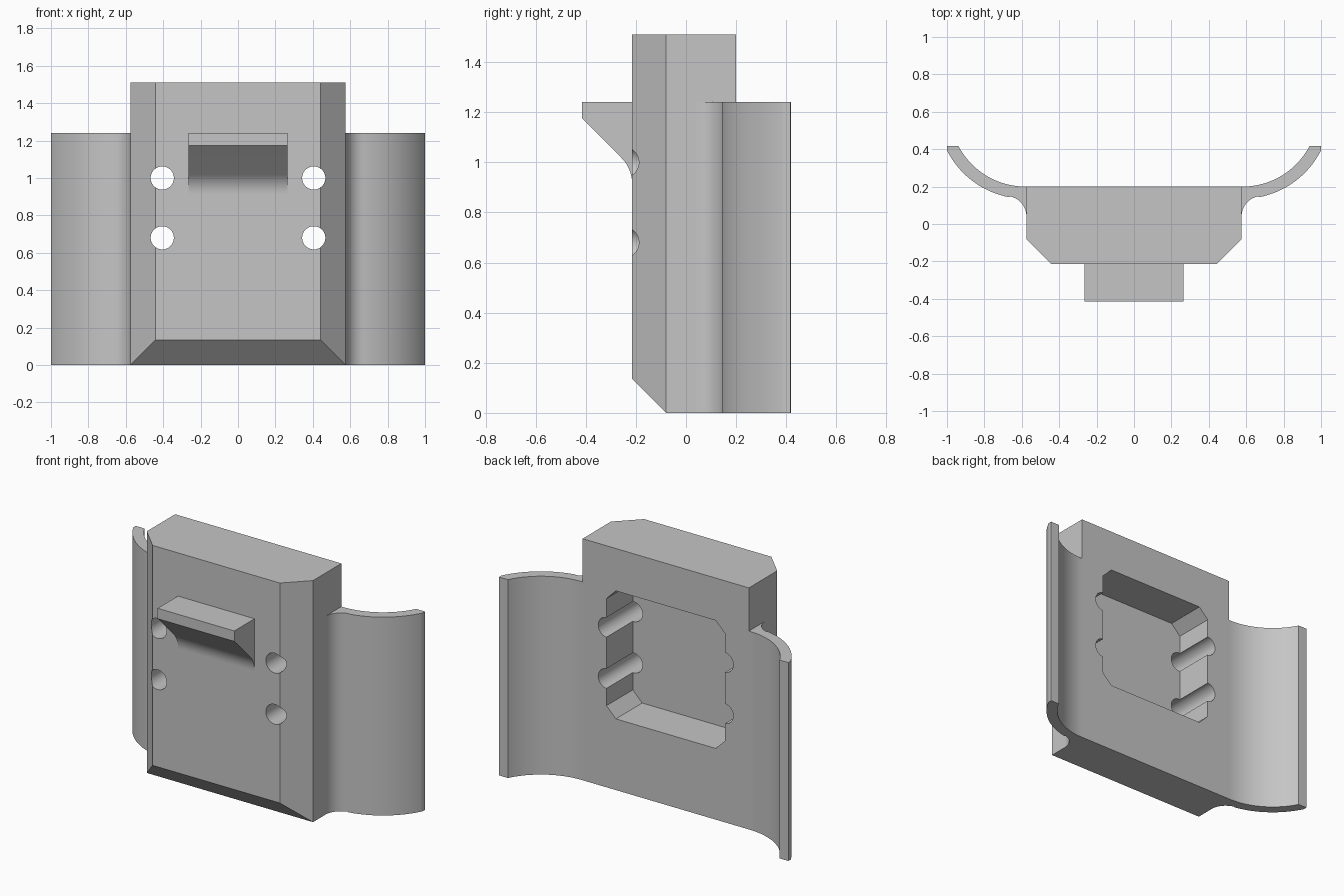
import bpy, bmesh
from math import cos, sin, pi, atan2, acos, tan
from mathutils import Vector

default = bpy.data.objects.get("Cube")
if default:
    bpy.data.objects.remove(default, do_unlink=True)

grey = bpy.data.materials.new("plain grey")
grey.use_nodes = True
grey.diffuse_color = (0.56, 0.56, 0.56, 1)
grey.node_tree.nodes["Principled BSDF"].inputs["Base Color"].default_value = grey.diffuse_color


def arc(cx, cy, r, a0, a1, n=20):
    return [(cx + r * cos(a0 + (a1 - a0) * i / n), cy + r * sin(a0 + (a1 - a0) * i / n))
            for i in range(n + 1)]


def add_prism(bm, points, offset):
    """Extrude a planar outline of 3D points along offset."""
    face = bm.faces.new([bm.verts.new(p) for p in points])
    top = bmesh.ops.extrude_face_region(bm, geom=[face])["geom"]
    verts = [g for g in top if isinstance(g, bmesh.types.BMVert)]
    bmesh.ops.translate(bm, verts=verts, vec=Vector(offset))


def make_object(name, bm):
    bmesh.ops.recalc_face_normals(bm, faces=bm.faces[:])
    mesh = bpy.data.meshes.new(name)
    bm.to_mesh(mesh)
    bm.free()
    mesh.materials.append(grey)
    obj = bpy.data.objects.new(name, mesh)
    bpy.context.collection.objects.link(obj)
    return obj


def smooth(obj):
    bpy.ops.object.select_all(action='DESELECT')
    obj.select_set(True)
    bpy.context.view_layer.objects.active = obj
    bpy.ops.object.shade_smooth_by_angle(angle=pi / 6)


def cut(obj, cutter):
    mod = obj.modifiers.new("cut", 'BOOLEAN')
    mod.operation, mod.solver, mod.object = 'DIFFERENCE', 'EXACT', cutter
    bpy.context.view_layer.objects.active = obj
    bpy.ops.object.modifier_apply(modifier=mod.name)
    bpy.data.objects.remove(cutter, do_unlink=True)


# Main dimensions
half_w, back, front, cham = 0.575, 0.2, -0.215, 0.135
height, wing_h = 1.51, 1.24

# Body: block with chamfered front corners and lower front edge
bm = bmesh.new()
right_side = [(half_w, back), (half_w, front + cham), (half_w - cham, front)]
outline = right_side + [(-x, y) for x, y in reversed(right_side)]
add_prism(bm, [(x, y, 0) for x, y in outline], (0, 0, height))
cutplane = bmesh.ops.bisect_plane(bm, geom=bm.verts[:] + bm.edges[:] + bm.faces[:], dist=1e-5,
                                  plane_co=(0, front + cham, 0), plane_no=(0, -1, -1),
                                  clear_outer=True)
bmesh.ops.holes_fill(bm, edges=[e for e in bm.edges if e.is_boundary])
body = make_object("body", bm)

# Rear pocket with chamfered corners
bm = bmesh.new()
px, pz, pc = 0.41, 0.4, 0.065
corner = [(px, pz - pc), (px - pc, pz)]
octagon = (corner + [(-x, z) for x, z in reversed(corner)] + [(-x, -z) for x, z in corner]
           + [(x, -z) for x, z in reversed(corner)])
add_prism(bm, [(x, -0.06, z + 0.845) for x, z in octagon], (0, 0.5, 0))
cut(body, make_object("pocket_cutter", bm))

# Four screw holes from front to back
bm = bmesh.new()
for x in (-0.405, 0.405):
    for z in (0.68, 1.0):
        ring = arc(x, z, 0.062, 0.03, 2 * pi + 0.03, 48)[:-1]
        add_prism(bm, [(u, -0.5, v) for u, v in ring], (0, 1, 0))
cut(body, make_object("hole_cutter", bm))
smooth(body)

# Curved wings, filleted into the sides of the body
cx, cy, r_in, r_out, r_fil, tip = 0.58, 0.605, 0.405, 0.47, 0.11, 0.418
fx, fy = half_w + r_fil, 0.04
meet = atan2(fy - cy, fx - cx)
inner = arc(cx, cy, r_in, -pi / 2, atan2(tip - cy, 0.94 - cx), 28)
outer = arc(cx, cy, r_out, -acos((1 - cx) / r_out), meet, 28)
fillet = arc(fx, fy, r_fil, meet + pi, pi, 14)
profile = [(half_w, back)] + inner + [(1.0, tip)] + outer + fillet
for name, side in (("left_wing", 1), ("right_wing", -1)):
    bm = bmesh.new()
    add_prism(bm, [(side * x, y, 0) for x, y in profile], (0, 0, wing_h))
    smooth(make_object(name, bm))

# Hook on the front, blended into the face underneath
t = 0.06
r = t / tan(pi / 8)
blend = arc(front - r, 0.975 - t, r, pi / 4, 0, 12)
hook_side = [(front, wing_h), (-0.415, wing_h), (-0.415, 1.175)] + blend
bm = bmesh.new()
add_prism(bm, [(-0.265, y, z) for y, z in hook_side], (0.53, 0, 0))
smooth(make_object("hook", bm))
